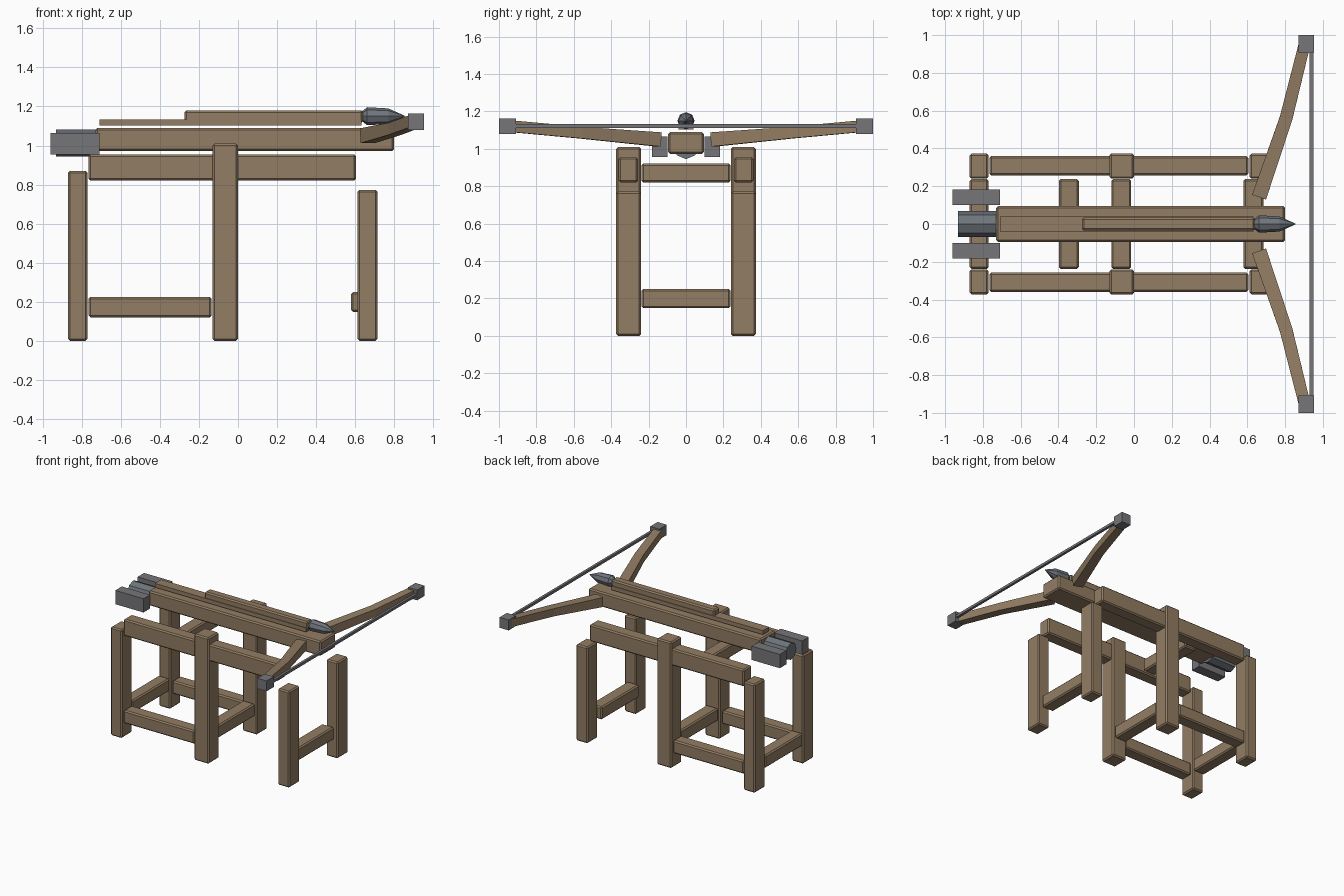
import bpy, bmesh, math
from mathutils import Vector

cube = bpy.data.objects.get("Cube")
if cube:
    bpy.data.objects.remove(cube, do_unlink=True)


def material(name, rgb):
    m = bpy.data.materials.new(name)
    m.use_nodes = True
    colour = (*rgb, 1)
    m.diffuse_color = colour
    m.node_tree.nodes["Principled BSDF"].inputs["Base Color"].default_value = colour
    return m


WOOD = material("wood", (0.29, 0.205, 0.125))
IRON = material("iron", (0.18, 0.18, 0.195))
STEEL = material("steel", (0.16, 0.18, 0.205))


def finish(name, bm, mat):
    bmesh.ops.recalc_face_normals(bm, faces=bm.faces)
    mesh = bpy.data.meshes.new(name)
    bm.to_mesh(mesh)
    bm.free()
    mesh.materials.append(mat)
    obj = bpy.data.objects.new(name, mesh)
    bpy.context.scene.collection.objects.link(obj)
    return obj


def box(name, x, y, z, mat=WOOD, bevel=0.01):
    """Box from its (low, high) extents, with chamfered edges."""
    bm = bmesh.new()
    bmesh.ops.create_cube(bm, size=1)
    for v in bm.verts:
        v.co = [(r[0] + r[1]) / 2 + c * (r[1] - r[0]) for r, c in zip((x, y, z), v.co)]
    if bevel:
        bmesh.ops.bevel(bm, geom=bm.edges[:], offset=bevel, segments=1, affect='EDGES')
    return finish(name, bm, mat)


def loft(name, rings, mat):
    """Skin a row of cross-sections and cap both ends."""
    bm = bmesh.new()
    loops = [[bm.verts.new(p) for p in ring] for ring in rings]
    n = len(loops[0])
    for a, b in zip(loops, loops[1:]):
        for i in range(n):
            j = (i + 1) % n
            bm.faces.new((a[i], a[j], b[j], b[i]))
    bm.faces.new(loops[0])
    bm.faces.new(loops[-1])
    return finish(name, bm, mat)


def turned(name, profile, z, mat, sides=8):
    """Faceted part turned about an axis along x; profile holds (x, radius)."""
    angles = [math.tau * i / sides for i in range(sides)]
    rings = [[(x, r * math.sin(a), z + r * math.cos(a)) for a in angles] for x, r in profile]
    return loft(name, rings, mat)


# Frame sides: posts and long rails
for s, side in ((1, "left"), (-1, "right")):
    def span(a, b):
        return tuple(sorted((s * a, s * b)))
    for name, x, top in (("rear_post", (-0.87, -0.77), 0.87),
                         ("middle_post", (-0.13, 0.0), 1.01),
                         ("front_post", (0.612, 0.715), 0.772)):
        box(f"{name}_{side}", x, span(0.24, 0.373), (0, top))
    box(f"upper_rail_{side}", (-0.765, 0.605), span(0.257, 0.36), (0.82, 0.955))
    box(f"lower_rail_{side}", (-0.765, -0.135), span(0.257, 0.36), (0.12, 0.225))

    # Winch cheek block
    box(f"winch_block_{side}", (-0.96, -0.71), span(0.10, 0.183), (0.955, 1.065), IRON, 0)

    # Bow arm: rectangular sections along a bent centre line
    path = [Vector(p) for p in ((0.663, 0.145, 1.05), (0.805, 0.56, 1.086), (0.905, 0.96, 1.123))]
    sizes = ((0.039, 0.038), (0.034, 0.031), (0.031, 0.031))
    rings = []
    for i, (p, (w, h)) in enumerate(zip(path, sizes)):
        d = (path[min(i + 1, 2)] - path[max(i - 1, 0)]).normalized()
        across = Vector((d.y, -d.x, 0)).normalized()
        up = across.cross(d)
        ring = [p + across * w * a + up * h * b for a, b in ((1, 1), (-1, 1), (-1, -1), (1, -1))]
        rings.append([(q.x, s * q.y, q.z) for q in ring])
    loft(f"bow_arm_{side}", rings, WOOD)
    box(f"bow_tip_{side}", (0.872, 0.953), span(0.908, 1.0), (1.08, 1.163), IRON, 0)

# Cross beams
for name, x, z in (("rear_cross_beam", (-0.87, -0.77), (0.148, 0.25)),
                   ("middle_cross_beam", (-0.12, -0.015), (0.148, 0.25)),
                   ("front_cross_beam", (0.58, 0.685), (0.148, 0.25)),
                   ("upper_cross_beam", (-0.397, -0.292), (0.82, 0.922))):
    box(name, x, (-0.238, 0.238), z)

# Stock, slider and bowstring
box("stock", (-0.73, 0.80), (-0.095, 0.095), (0.972, 1.09))
box("slider", (-0.71, 0.632), (-0.04, 0.04), (1.102, 1.134), bevel=0)
box("bowstring", (0.93, 0.95), (-0.92, 0.92), (1.112, 1.132), IRON, 0)

# Winch drum
turned("winch_drum", [(-0.932, 0.068), (-0.71, 0.068)], 1.013, STEEL)

# Bolt shaft and pointed head
box("bolt_shaft", (-0.275, 0.64), (-0.035, 0.035), (1.115, 1.18))
turned("bolt_head", [(0.635, 0.025), (0.662, 0.046), (0.77, 0.04), (0.855, 0.002)], 1.15, STEEL)
